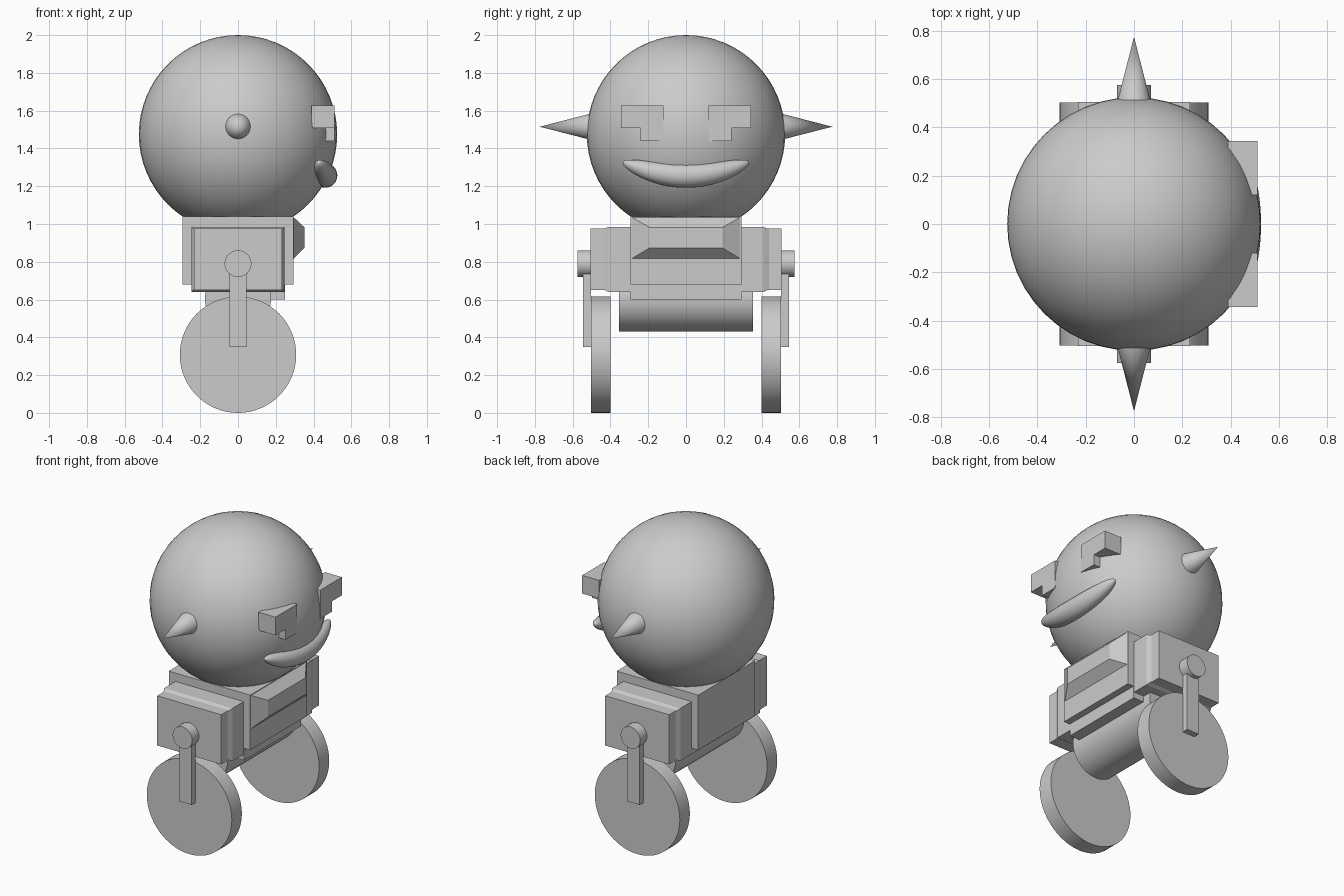
import bpy, bmesh, math
from mathutils import Matrix, Vector

if "Cube" in bpy.data.objects:
    bpy.data.objects.remove(bpy.data.objects["Cube"])


def finish(name, bm, smooth=False):
    bmesh.ops.recalc_face_normals(bm, faces=bm.faces)
    me = bpy.data.meshes.new(name)
    bm.to_mesh(me)
    bm.free()
    ob = bpy.data.objects.new(name, me)
    bpy.context.collection.objects.link(ob)
    if smooth:
        bpy.ops.object.select_all(action='DESELECT')
        bpy.context.view_layer.objects.active = ob
        ob.select_set(True)
        bpy.ops.object.shade_smooth_by_angle(angle=math.radians(35))
    return ob


def box(name, x, y, z):
    bm = bmesh.new()
    bmesh.ops.create_cube(bm, size=1)
    for v in bm.verts:
        v.co = Vector([(a + b) / 2 + c * (b - a) for c, (a, b) in zip(v.co, (x, y, z))])
    return finish(name, bm)


# Cylinder or cone along y, from y0 (radius r0) to y1 (radius r1)
def rod(name, y0, y1, z, r0, r1=None, sides=48):
    bm = bmesh.new()
    bmesh.ops.create_cone(bm, cap_ends=True, segments=sides, radius1=r0,
                          radius2=r0 if r1 is None else r1, depth=abs(y1 - y0))
    turn = -math.pi / 2 if y1 > y0 else math.pi / 2
    bmesh.ops.transform(bm, verts=bm.verts, matrix=Matrix.Translation(
        (0, (y0 + y1) / 2, z)) @ Matrix.Rotation(turn, 4, 'X'))
    return finish(name, bm, True)


# Head
bm = bmesh.new()
bmesh.ops.create_uvsphere(bm, u_segments=48, v_segments=32, radius=0.525,
                          matrix=Matrix.Translation((0, 0, 1.475)))
finish("head", bm, True)

# Smiling mouth: ellipsoid along y, bent upward at the ends
bm = bmesh.new()
bmesh.ops.create_uvsphere(bm, u_segments=32, v_segments=32, radius=1,
                          matrix=Matrix.Rotation(math.pi / 2, 4, 'X'))
for v in bm.verts:
    y = v.co.y * 0.335
    v.co = (0.462 - 0.3 * y * y + v.co.x * 0.064, y,
            1.257 + 0.6 * y * y + v.co.z * 0.065)
finish("mouth", bm, True)

# Torso with a bevelled chest plate on the face side
box("torso", (-0.295, 0.295), (-0.295, 0.295), (0.68, 1.04))
bm = bmesh.new()
rings = [[bm.verts.new((x, sy * w, zs[sz])) for sy, sz in ((-1, 0), (1, 0), (1, 1), (-1, 1))]
         for x, w, zs in ((0.29, 0.295, (0.812, 1.04)), (0.352, 0.193, (0.873, 0.982)))]
for ring in rings:
    bm.faces.new(ring)
for i in range(4):
    j = (i + 1) % 4
    bm.faces.new((rings[0][i], rings[0][j], rings[1][j], rings[1][i]))
finish("chest_plate", bm)

# Shoulder beam running through the torso, with chamfered ends
bm = bmesh.new()
sections = ((-0.44, 0.232, 0.655, 0.97), (-0.41, 0.247, 0.64, 0.985),
            (0.41, 0.247, 0.64, 0.985), (0.44, 0.232, 0.655, 0.97))
loops = [[bm.verts.new(p) for p in ((-x, y, z0), (x, y, z0), (x, y, z1), (-x, y, z1))]
         for y, x, z0, z1 in sections]
for a, b in zip(loops, loops[1:]):
    for i in range(4):
        j = (i + 1) % 4
        bm.faces.new((a[i], a[j], b[j], b[i]))
bm.faces.new(loops[0])
bm.faces.new(loops[-1])
finish("shoulder_beam", bm)

# Underside
box("belly_slab", (0.05, 0.25), (-0.295, 0.295), (0.6, 0.68))
rod("belly_drum", -0.355, 0.355, 0.605, 0.175)

# Mirrored parts
for side, s in (("left", -1), ("right", 1)):
    def span(a, b):
        return tuple(sorted((s * a, s * b)))

    rod(side + "_horn", s * 0.49, s * 0.775, 1.515, 0.073, 0.0, 32)
    # L-shaped eye
    bm = bmesh.new()
    outline = ((0.12, 1.44), (0.24, 1.44), (0.24, 1.508),
               (0.343, 1.508), (0.343, 1.627), (0.12, 1.627))
    face = bm.faces.new([bm.verts.new((0.39, s * y, z)) for y, z in outline])
    ext = bmesh.ops.extrude_face_region(bm, geom=[face], use_keep_orig=True)
    for v in ext["geom"]:
        if isinstance(v, bmesh.types.BMVert):
            v.co.x = 0.512
    finish(side + "_eye", bm)
    box(side + "_shoulder", (-0.232, 0.232), span(0.42, 0.505), (0.65, 0.975))
    rod(side + "_pivot", s * 0.49, s * 0.575, 0.79, 0.071, sides=32)
    box(side + "_leg", (-0.045, 0.045), span(0.503, 0.545), (0.35, 0.79))
    rod(side + "_wheel", s * 0.4, s * 0.504, 0.308, 0.308, sides=64)
